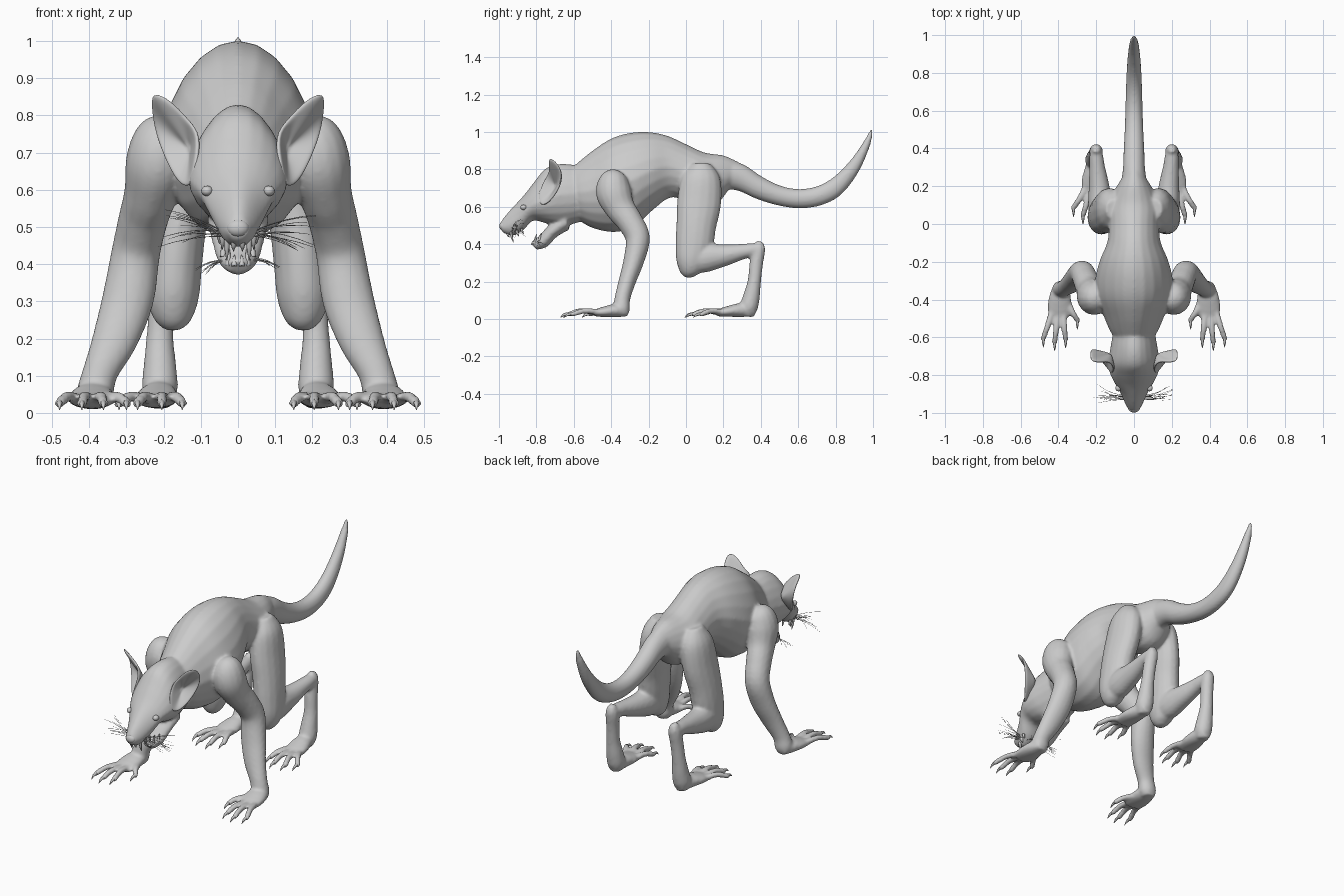
import bpy, bmesh, math, random
from mathutils import Vector

random.seed(4)
cube = bpy.data.objects.get("Cube")
if cube:
    bpy.data.objects.remove(cube, do_unlink=True)

skin = bpy.data.materials.new("grey_skin")
skin.use_nodes = True
grey = (0.6, 0.6, 0.6, 1)
skin.diffuse_color = grey
skin.node_tree.nodes["Principled BSDF"].inputs["Base Color"].default_value = grey


def smooth_path(stations, steps=5):
    """Catmull-Rom interpolation of station tuples."""
    out = []
    last = len(stations) - 1
    for i in range(last):
        p0, p1 = stations[max(i - 1, 0)], stations[i]
        p2, p3 = stations[i + 1], stations[min(i + 2, last)]
        for k in range(steps):
            t = k / steps
            out.append([b + 0.5 * t * (c - a + t * (2*a - 5*b + 4*c - d + t * (3*(b - c) + d - a)))
                        for a, b, c, d in zip(p0, p1, p2, p3)])
    return out + [list(stations[-1])]


def skin_rings(bm, rings, pinch=0.0, sides=20):
    """Join elliptical rings (centre, side axis, up axis) into a closed tube."""
    loops = []
    for c, a, b in rings:
        loop = []
        for k in range(sides):
            t = math.tau * k / sides
            w = math.cos(t) * (1 - pinch * max(0, math.sin(t)))
            loop.append(bm.verts.new(c + a * w + b * math.sin(t)))
        loops.append(loop)
    for l0, l1 in zip(loops, loops[1:]):
        for k in range(sides):
            j = (k + 1) % sides
            bm.faces.new((l0[k], l0[j], l1[j], l1[k]))
    bm.faces.new(loops[0][::-1])
    bm.faces.new(loops[-1])


def spine(bm, stations, pinch=0.15):
    """Central form: top y, top z, bottom y, bottom z, half width."""
    rings = []
    for yt, zt, yb, zb, hw in smooth_path(stations):
        top, bot = Vector((0, yt, zt)), Vector((0, yb, zb))
        rings.append(((top + bot) / 2, Vector((hw, 0, 0)), (top - bot) / 2))
    skin_rings(bm, rings, pinch)


def limb(bm, stations, side=1, sides=16):
    """Side form: x, y, z, radius across, radius in depth."""
    pts = smooth_path(stations)
    pos = [Vector((p[0] * side, p[1], p[2])) for p in pts]
    rings = []
    for i, p in enumerate(pts):
        tan = (pos[min(i + 1, len(pos) - 1)] - pos[max(i - 1, 0)]).normalized()
        a = Vector((1, 0, 0)) - tan * tan.x
        a.normalize()
        rings.append((pos[i], a * p[3], tan.cross(a) * p[4]))
    skin_rings(bm, rings, sides=sides)


def finish(bm, name):
    bmesh.ops.recalc_face_normals(bm, faces=bm.faces[:])
    me = bpy.data.meshes.new(name)
    bm.to_mesh(me)
    bm.free()
    me.materials.append(skin)
    me.shade_smooth()
    ob = bpy.data.objects.new(name, me)
    bpy.context.collection.objects.link(ob)
    return ob


def ball(name, loc, scale):
    bm = bmesh.new()
    bmesh.ops.create_uvsphere(bm, u_segments=16, v_segments=10, radius=1)
    for v in bm.verts:
        v.co = Vector([c * s for c, s in zip(v.co, scale)]) + Vector(loc)
    return finish(bm, name)


# Torso and hips
body = bmesh.new()
spine(body, [(-.62, .80, -.60, .58, .09), (-.58, .835, -.56, .52, .125), (-.5, .90, -.48, .48, .16),
             (-.4, .965, -.38, .465, .2), (-.3, .995, -.28, .49, .205), (-.2, 1.0, -.18, .58, .18),
             (-.1, .98, -.08, .65, .14), (0, .935, .02, .62, .135), (.1, .89, .1, .6, .14),
             (.2, .875, .17, .62, .1), (.28, .84, .22, .68, .06)])
# Tail
spine(body, [(.15, .87, .12, .68, .08), (.3, .83, .26, .69, .06), (.4, .765, .37, .645, .055),
             (.5, .715, .48, .61, .05), (.6, .695, .6, .592, .046), (.7, .71, .72, .607, .043),
             (.79, .76, .83, .665, .039), (.88, .85, .925, .79, .032), (.95, .95, .985, .93, .022),
             (.985, 1.015, 1.0, 1.01, .007)], 0)
# Head, then the open lower jaw
spine(body, [(-.57, .82, -.56, .52, .11), (-.67, .83, -.64, .50, .125), (-.75, .805, -.70, .50, .135),
             (-.81, .735, -.76, .515, .13), (-.86, .67, -.82, .525, .105), (-.91, .615, -.87, .475, .075),
             (-.96, .56, -.93, .445, .05), (-.99, .52, -.985, .465, .028)], .2)
spine(body, [(-.66, .57, -.62, .48, .085), (-.74, .495, -.69, .44, .072),
             (-.79, .44, -.745, .385, .055), (-.83, .41, -.80, .37, .03)], 0)

fore_leg = [(.17, -.39, .775, .04, .04), (.195, -.39, .74, .08, .08), (.215, -.385, .67, .088, .095),
            (.235, -.35, .59, .072, .08), (.255, -.30, .52, .067, .07), (.275, -.258, .43, .066, .065),
            (.295, -.28, .31, .07, .055), (.33, -.315, .2, .062, .046), (.37, -.34, .11, .048, .042),
            (.385, -.345, .05, .05, .045), (.39, -.345, .015, .035, .03)]
thigh = [(.11, .08, .83, .04, .05), (.12, .08, .75, .075, .105), (.14, .07, .62, .077, .118),
         (.16, .055, .50, .075, .107), (.17, .045, .40, .074, .102), (.175, .03, .31, .07, .085),
         (.175, .02, .25, .05, .055), (.175, .02, .222, .02, .02)]
shin = [(.175, -.02, .29, .05, .05), (.178, .09, .325, .065, .078), (.185, .2, .34, .055, .06),
        (.195, .3, .36, .042, .042), (.2, .37, .372, .035, .035), (.2, .42, .385, .02, .02)]
shank = [(.2, .395, .415, .018, .018), (.2, .388, .37, .035, .035), (.205, .375, .29, .035, .036),
         (.21, .365, .2, .037, .036), (.21, .35, .12, .045, .045), (.21, .335, .06, .048, .048),
         (.21, .325, .015, .03, .03)]
fore_palm = [(.385, -.31, .035, .03, .022), (.39, -.37, .045, .055, .036),
             (.395, -.44, .038, .064, .028), (.40, -.49, .032, .055, .018)]
hind_palm = [(.21, .37, .04, .03, .025), (.212, .3, .048, .047, .038),
             (.22, .22, .04, .06, .028), (.225, .165, .032, .052, .018)]
# Toe lines: base x, base y, tip x, tip y
toes = [(.35, -.41, .30, -.525), (.375, -.47, .362, -.625), (.405, -.48, .42, -.64), (.435, -.46, .48, -.62),
        (.185, .22, .15, .07), (.205, .18, .205, .025), (.235, .18, .27, .03), (.255, .2, .32, .07)]

claws = bmesh.new()
for s in (1, -1):
    for part in (fore_leg, thigh, shin, shank, fore_palm, hind_palm):
        limb(body, part, s)
    for bx, by, tx, ty in toes:
        mx, my = (bx + tx) / 2, (by + ty) / 2
        limb(body, [(bx, by, .035, .017, .017), (mx, my, .044, .016, .016),
                    (tx, ty + .015, .026, .015, .014), (tx, ty, .022, .007, .007)], s, 10)
        limb(claws, [(tx, ty + .015, .028, .009, .009), (tx, ty - .012, .023, .006, .007),
                     (tx, ty - .032, .008, .001, .001)], s, 8)

body = finish(body, "body")
blend = body.modifiers.new("blend", 'REMESH')
blend.mode = 'VOXEL'
blend.voxel_size = .0085
blend.use_smooth_shade = True
relax = body.modifiers.new("relax", 'SMOOTH')
relax.factor = .5
relax.iterations = 6
finish(claws, "claws")

# Cupped ears
rim = [(.115, -.80, .65), (.10, -.755, .75), (.135, -.725, .79), (.185, -.735, .845), (.235, -.725, .867),
       (.232, -.675, .82), (.225, -.66, .76), (.20, -.685, .69), (.165, -.735, .62), (.13, -.775, .60)]
hollow = Vector((.125, -.69, .71))
for s, label in ((1, "left_ear"), (-1, "right_ear")):
    bm = bmesh.new()
    loops = []
    for t in (0, .3, .65):
        row = [Vector(p).lerp(hollow, t) for p in rim]
        loops.append([bm.verts.new((p.x * s, p.y, p.z)) for p in row])
    centre = bm.verts.new((hollow.x * s, hollow.y, hollow.z))
    n = len(rim)
    for k in range(n):
        j = (k + 1) % n
        for l0, l1 in zip(loops, loops[1:]):
            bm.faces.new((l0[k], l0[j], l1[j], l1[k]))
        bm.faces.new((loops[-1][k], loops[-1][j], centre))
    ear = finish(bm, label)
    shell = ear.modifiers.new("thickness", 'SOLIDIFY')
    shell.thickness = .014
    shell.offset = 0
    ear.modifiers.new("rounding", 'SUBSURF').levels = 2
    ear.modifiers["rounding"].render_levels = 2

# Eyes and nose
for s, label in ((1, "left_eye"), (-1, "right_eye")):
    ball(label, (.083 * s, -.868, .597), (.016, .018, .014))
ball("nose", (0, -.978, .497), (.03, .02, .024))

# Teeth: x, y, root z, tip z
teeth = bmesh.new()
for s in (1, -1):
    for x, y, z0, z1 in [(.03, -.935, .465, .41), (.012, -.955, .46, .435), (.042, -.905, .475, .44),
                         (.05, -.88, .485, .455), (.026, -.81, .395, .455), (.01, -.822, .395, .425),
                         (.04, -.785, .42, .46)]:
        limb(teeth, [(x, y, z0, .008, .008), (x, y + .004, (z0 + z1) / 2, .006, .006),
                     (x, y + .012, z1, .001, .001)], s, 8)
finish(teeth, "teeth")

# Whiskers on muzzle and chin
for s, label in ((1, "left_whiskers"), (-1, "right_whiskers")):
    cu = bpy.data.curves.new(label, 'CURVE')
    cu.dimensions = '3D'
    cu.bevel_depth = .0014
    cu.bevel_resolution = 0
    cu.materials.append(skin)
    for i in range(18):
        chin = i > 11
        root = Vector((.035, -.79, .41)) if chin else Vector((.045, -.93 + .008 * (i % 4), .475 + .008 * (i % 3)))
        reach = random.uniform(.05, .08) if chin else random.uniform(.1, .17)
        drop = random.uniform(-.04, .0) if chin else random.uniform(-.05, .06)
        back = random.uniform(-.02, .06)
        line = cu.splines.new('POLY')
        line.points.add(4)
        for k, p in enumerate(line.points):
            t = k / 4
            p.co = ((root.x + reach * t) * s, root.y + back * t * t,
                    root.z + drop * t + .03 * t * (1 - t), 1)
            p.radius = 1 - .6 * t
    bpy.context.collection.objects.link(bpy.data.objects.new(label, cu))
